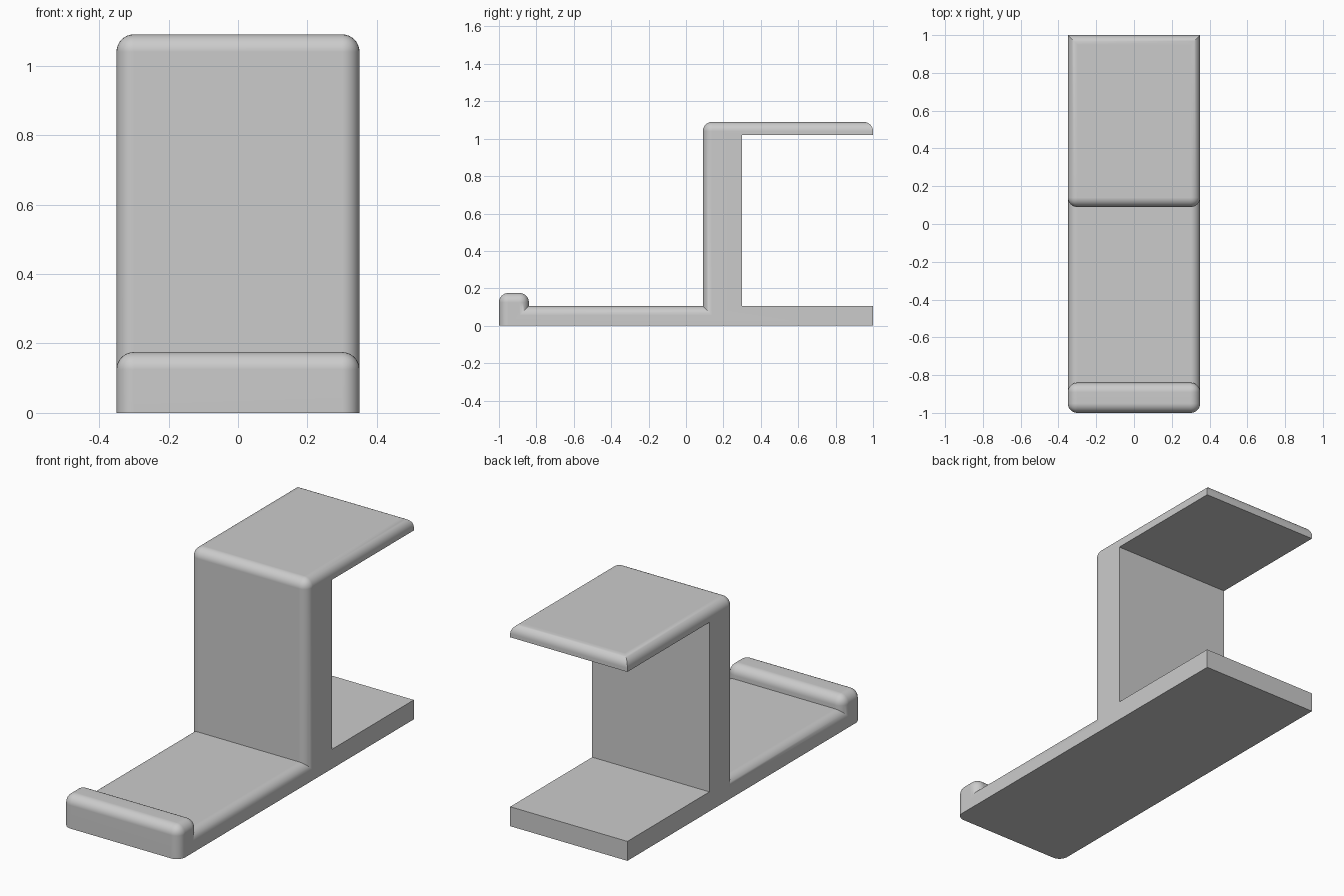
import bpy
import bmesh
import math

cube = bpy.data.objects.get("Cube")
if cube:
    bpy.data.objects.remove(cube, do_unlink=True)

HALF_WIDTH = 0.35
RADIUS = 0.05

# Side outline (y, z), counter-clockwise from the front bottom corner
outline = [
    (-1, 0), (1, 0), (1, 0.105), (0.30, 0.105),           # base
    (0.30, 1.02), (1, 1.02), (1, 1.09), (0.09, 1.09),     # post and shelf
    (0.09, 0.105), (-0.84, 0.105), (-0.84, 0.175), (-1, 0.175),  # tray and lip
]
count = len(outline)

# Material
grey = bpy.data.materials.new("plain_grey")
grey.use_nodes = True
colour = (0.6, 0.6, 0.6, 1)
grey.diffuse_color = colour
grey.node_tree.nodes["Principled BSDF"].inputs["Base Color"].default_value = colour

# Extrude the outline across the width
bm = bmesh.new()
right = [bm.verts.new((-HALF_WIDTH, y, z)) for y, z in outline]
left = [bm.verts.new((HALF_WIDTH, y, z)) for y, z in outline]
bm.faces.new(right)
bm.faces.new(left[::-1])
for i in range(count):
    j = (i + 1) % count
    bm.faces.new((right[i], left[i], left[j], right[j]))
bmesh.ops.recalc_face_normals(bm, faces=bm.faces[:])

# Round the side rims from the shelf's back edge round to the lip's front,
# and the convex cross edges of the shelf and lip
rounded = []
for i in range(6, count):
    j = (i + 1) % count
    rounded += [bm.edges.get((right[i], right[j])), bm.edges.get((left[i], left[j]))]
for i in (6, 7, 10, 11):
    rounded.append(bm.edges.get((right[i], left[i])))
bmesh.ops.bevel(bm, geom=rounded, offset=RADIUS, offset_type='OFFSET',
                segments=8, profile=0.5, affect='EDGES', clamp_overlap=False)

mesh = bpy.data.meshes.new("stand_body")
bm.to_mesh(mesh)
bm.free()
mesh.materials.append(grey)
body = bpy.data.objects.new("stand_body", mesh)
bpy.context.collection.objects.link(body)

# Smooth roundings, flat panels and sharp corners
bpy.ops.object.select_all(action='DESELECT')
body.select_set(True)
bpy.context.view_layer.objects.active = body
bpy.ops.object.shade_smooth_by_angle(angle=math.radians(30))
weighted = body.modifiers.new("flat_panels", 'WEIGHTED_NORMAL')
weighted.keep_sharp = True
